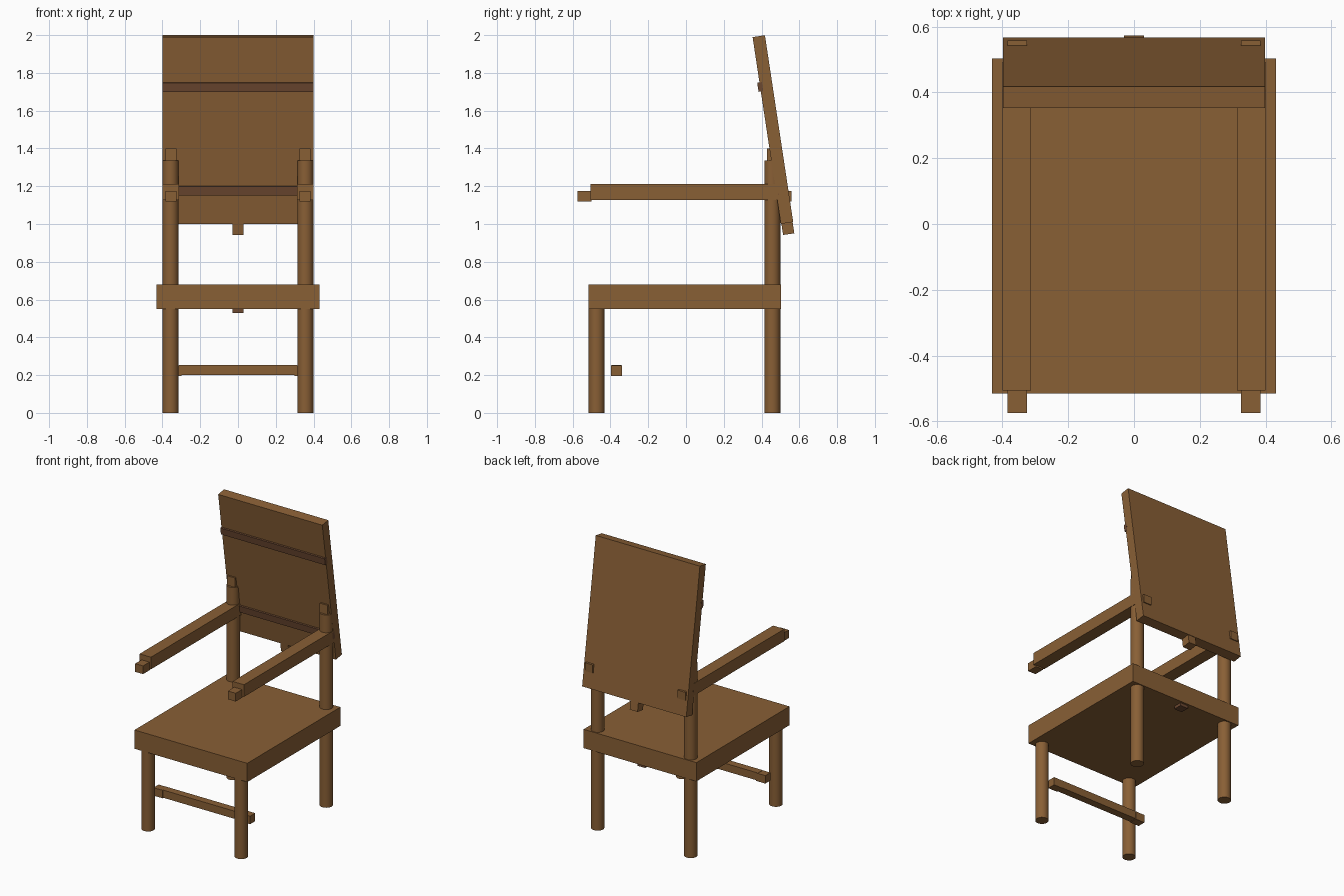
import bpy
from math import radians
from mathutils import Matrix, Vector

if "Cube" in bpy.data.objects:
    bpy.data.objects.remove(bpy.data.objects["Cube"])


def material(name, rgb):
    m = bpy.data.materials.new(name)
    m.diffuse_color = (*rgb, 1)
    m.use_nodes = True
    m.node_tree.nodes["Principled BSDF"].inputs["Base Color"].default_value = m.diffuse_color
    return m


WOOD = material("wood", (0.25, 0.115, 0.036))
DARK = material("dark_wood", (0.15, 0.065, 0.03))


def box(name, x, y, z, mat=WOOD, frame=None):
    """Box from (min, max) ranges, optionally placed in a tilted frame."""
    bpy.ops.mesh.primitive_cube_add(size=1)
    ob = bpy.context.object
    ob.name = name
    centre = Vector([(a + b) / 2 for a, b in (x, y, z)])
    size = [b - a for a, b in (x, y, z)]
    ob.data.transform(Matrix.Translation(centre) @ Matrix.Diagonal((*size, 1)))
    if frame:
        ob.matrix_world = frame
    ob.data.materials.append(mat)
    return ob


def post(name, x, y, z0, z1, r=0.042):
    bpy.ops.mesh.primitive_cylinder_add(vertices=32, radius=r, depth=z1 - z0,
                                        location=(x, y, (z0 + z1) / 2))
    ob = bpy.context.object
    ob.name = name
    ob.data.materials.append(WOOD)
    bpy.ops.object.shade_smooth_by_angle(angle=radians(40))


# Seat and the small tenon showing under it
box("seat", (-0.432, 0.432), (-0.516, 0.504), (0.55, 0.68))
box("seat_tenon", (-0.03, 0.03), (0.43, 0.49), (0.53, 0.56), DARK)

# Legs, arms and their tenons, left and right
for side, s in (("left", -1), ("right", 1)):
    def span(a, b):
        return (min(s * a, s * b), max(s * a, s * b))
    post("front_leg_" + side, s * 0.357, -0.474, 0, 0.56)
    post("back_post_" + side, s * 0.357, 0.457, 0, 1.335)
    box("post_tenon_" + side, span(0.325, 0.385), (0.43, 0.485), (1.32, 1.4))
    box("arm_" + side, span(0.313, 0.4), (-0.506, 0.49), (1.128, 1.212))
    box("arm_front_tenon_" + side, span(0.325, 0.385), (-0.575, -0.5), (1.118, 1.175))
    box("arm_back_tenon_" + side, span(0.325, 0.385), (0.48, 0.558), (1.118, 1.175))
    box("stretcher_tenon_" + side, span(0.3, 0.37), (-0.396, -0.34), (0.196, 0.251))

# Front stretcher
box("stretcher", (-0.312, 0.312), (-0.394, -0.342), (0.2, 0.253))

# Tilted backrest with two slim rails and a bottom tenon
tilt = Matrix.Translation((0, 0.46, 1.5)) @ Matrix.Rotation(radians(8.6), 4, 'X')
box("backrest", (-0.399, 0.399), (-0.033, 0.033), (-0.5, 0.5), WOOD, tilt)
box("backrest_tenon", (-0.03, 0.03), (-0.03, 0.03), (-0.56, -0.49), WOOD, tilt)
for name, z in (("upper_rail", 0.233), ("lower_rail", -0.322)):
    box(name, (-0.4, 0.4), (-0.045, -0.02), (z - 0.024, z + 0.024), DARK, tilt)
